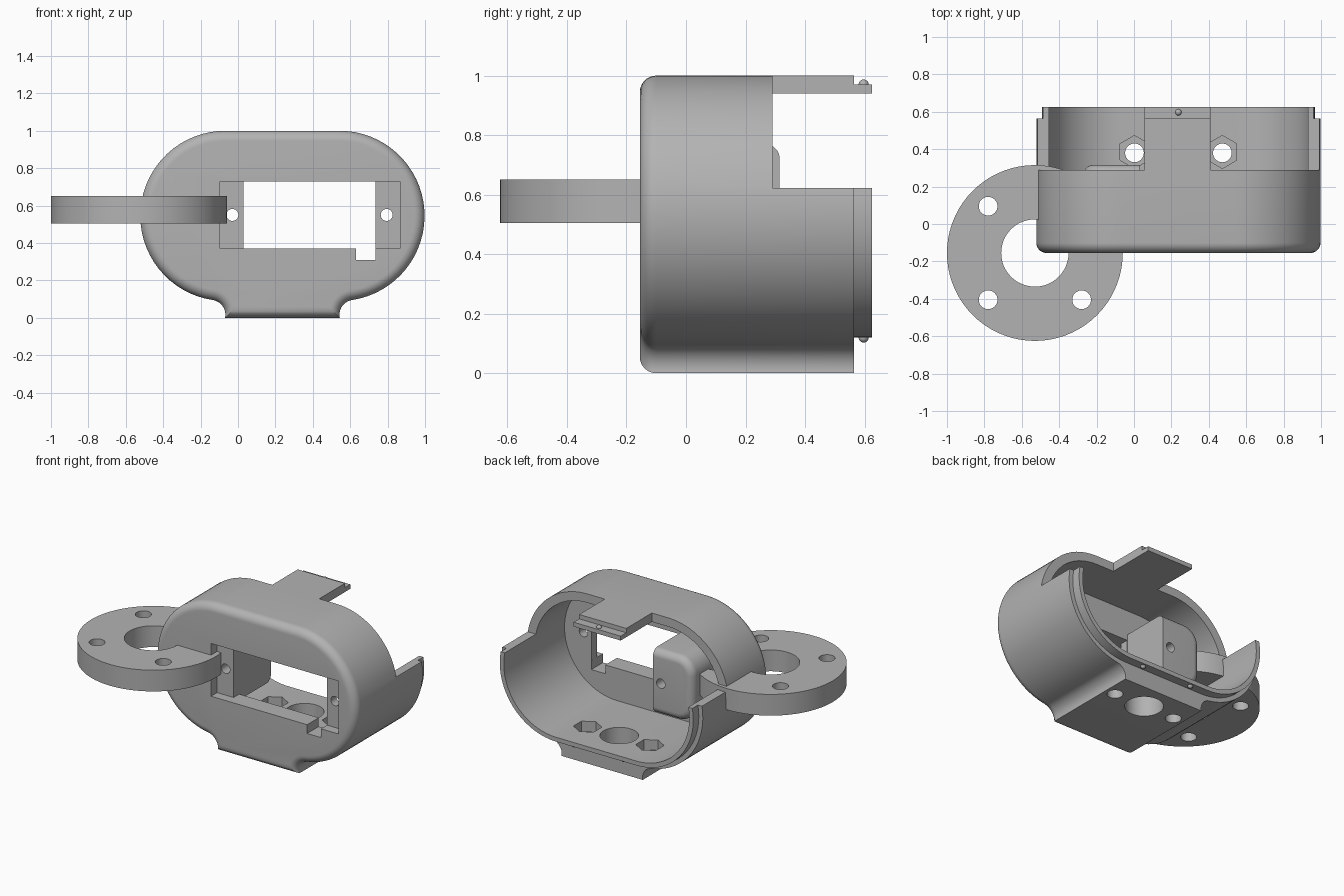
import bpy, bmesh, math
from math import pi, sin, cos

old = bpy.data.objects.get("Cube")
if old:
    bpy.data.objects.remove(old, do_unlink=True)

grey = bpy.data.materials.new("plain grey")
grey.use_nodes = True
COLOUR = (0.45, 0.45, 0.45, 1)
grey.diffuse_color = COLOUR
grey.node_tree.nodes["Principled BSDF"].inputs["Base Color"].default_value = COLOUR

# Main dimensions
CX, HALF, R, CZ = 0.2375, 0.305, 0.455, 0.545   # capsule outline
FRONT, INNER, BACK, LIP = -0.155, -0.03, 0.565, 0.625
WALL, ROUND, FOOT_R = 0.06, 0.055, 0.08
DRIVE_Z = 0.55


def arc(cx, cz, r, a0, a1, n=20):
    return [(cx + r * cos(a0 + (a1 - a0) * i / n),
             cz + r * sin(a0 + (a1 - a0) * i / n)) for i in range(n + 1)]


def mirrored(half):
    """Complete a right-hand half outline and move it to the capsule centre."""
    return [(CX + x, z) for x, z in half] + [(CX - x, z) for x, z in reversed(half)]


def capsule(d):
    return mirrored(arc(HALF, CZ, R - d, -pi / 2, pi / 2, 32))


def footed_capsule(d):
    """Capsule outline blended into a flat foot, inset by d."""
    dz = math.sqrt((R + FOOT_R) ** 2 - FOOT_R ** 2)
    fx, fz = HALF + FOOT_R, CZ - dz
    tilt = math.atan2(dz, FOOT_R)
    start = pi - math.asin((d - fz) / (FOOT_R + d))
    return mirrored(arc(fx, fz, FOOT_R + d, start, pi - tilt, 14)
                    + arc(HALF, CZ, R - d, -tilt, pi / 2, 32))


def boss_outline(d):
    """Block outline, rounded on its outer side only."""
    x0, x1, low, high, r = -0.27 + d, 0.029, 0.33 + d, 0.77 - d, 0.12 - d
    return ([(x1, low), (x1, high)] + arc(x0 + r, high - r, r, pi / 2, pi, 10)
            + arc(x0 + r, low + r, r, pi, 1.5 * pi, 10))


def loft(name, rings):
    """Skin a list of (y, outline) rings and cap both ends."""
    bm = bmesh.new()
    loops = [[bm.verts.new((x, y, z)) for x, z in pts] for y, pts in rings]
    n = len(loops[0])
    for a, b in zip(loops, loops[1:]):
        for i in range(n):
            bm.faces.new((a[i], a[(i + 1) % n], b[(i + 1) % n], b[i]))
    bm.faces.new(loops[0])
    bm.faces.new(loops[-1])
    bmesh.ops.recalc_face_normals(bm, faces=bm.faces)
    mesh = bpy.data.meshes.new(name)
    bm.to_mesh(mesh)
    bm.free()
    ob = bpy.data.objects.new(name, mesh)
    bpy.context.collection.objects.link(ob)
    mesh.materials.append(grey)
    return ob


def box(x0, x1, y0, y1, z0, z1):
    return loft("cutter", [(y, [(x0, z0), (x1, z0), (x1, z1), (x0, z1)]) for y in (y0, y1)])


def cylinder(name, loc, r, depth, sides=32, along_y=False):
    bpy.ops.mesh.primitive_cylinder_add(vertices=sides, radius=r, depth=depth, location=loc,
                                        rotation=(pi / 2 if along_y else 0, 0, 0))
    ob = bpy.context.object
    ob.name = name
    ob.data.materials.append(grey)
    return ob


def combine(target, tool, operation="DIFFERENCE"):
    tool.hide_render = True
    mod = target.modifiers.new("bool", "BOOLEAN")
    mod.operation, mod.solver, mod.object = operation, "EXACT", tool
    bpy.context.view_layer.objects.active = target
    bpy.ops.object.modifier_apply(modifier=mod.name)
    bpy.data.objects.remove(tool, do_unlink=True)


def smooth(ob):
    bpy.ops.object.select_all(action="DESELECT")
    ob.select_set(True)
    bpy.context.view_layer.objects.active = ob
    bpy.ops.object.shade_smooth_by_angle(angle=math.radians(30))


# Housing shell with rounded front edge, and a stepped mating lip at the back
STEPS = 8
rings = []
for i in range(STEPS + 1):
    a = pi / 2 * i / STEPS
    rings.append((FRONT + ROUND * (1 - sin(a)), footed_capsule(ROUND * (1 - cos(a)))))
rings = rings[::-1] + [(BACK, footed_capsule(0))]
housing = loft("housing", rings)
combine(housing, loft("lip", [(y, capsule(0.03)) for y in (0.4, LIP)]), "UNION")
combine(housing, loft("cavity", [(y, capsule(WALL)) for y in (INNER, 1)]))

# Cut the upper back away on each side, leaving the middle tab
for x0, x1 in ((-1, 0.055), (0.41, 1.5)):
    combine(housing, box(x0, x1, 0.29, 1, 0.622, 1.5))

# Front opening, shallow flange recess and cable notch
combine(housing, box(0.03, 0.735, -0.5, 0.1, 0.37, 0.73))
combine(housing, box(0.63, 0.7349, -0.5, 0.1, 0.31, 0.4))
combine(housing, box(-0.095, 0.865, -0.5, -0.09, 0.37, 0.73))

# Screw boss behind the opening
rings = [(-0.06, boss_outline(0))]
for i in range(STEPS + 1):
    a = pi / 2 * i / STEPS
    rings.append((0.265 + 0.05 * sin(a), boss_outline(0.05 * (1 - cos(a)))))
combine(housing, loft("boss", rings), "UNION")
for x in (-0.03, 0.795):
    combine(housing, cylinder("cutter", (x, 0, DRIVE_Z), 0.032, 0.9, 24, True))

# Floor holes with hexagonal nut pockets
combine(housing, cylinder("cutter", (CX, 0.38, 0), 0.12, 0.5, 48))
for side in (-1, 1):
    x = CX + side * 0.235
    combine(housing, cylinder("cutter", (x, 0.38, 0), 0.05, 0.5))
    combine(housing, cylinder("cutter", (x, 0.385, 0.18), 0.088, 0.2, 6))
smooth(housing)

# Mounting ring passing through the housing wall
ring_x, ring_y, ring_z = -0.53, -0.155, 0.578
ring = cylinder("mounting_ring", (ring_x, ring_y, ring_z), 0.47, 0.145, 72)
combine(ring, cylinder("cutter", (ring_x, ring_y, ring_z), 0.18, 0.5, 48))
for sx in (-1, 1):
    for sy in (-1, 1):
        combine(ring, cylinder("cutter", (ring_x + sx * 0.25, ring_y + sy * 0.25, ring_z), 0.05, 0.5))
smooth(ring)

# Snap bumps on the lip
for x, z in ((CX, 0.97), (CX - 0.19, 0.12), (CX + 0.19, 0.12)):
    bpy.ops.mesh.primitive_uv_sphere_add(segments=16, ring_count=10, radius=0.017,
                                         location=(x, 0.597, z))
    bump = bpy.context.object
    bump.name = "snap_bump"
    bump.data.materials.append(grey)
    smooth(bump)
